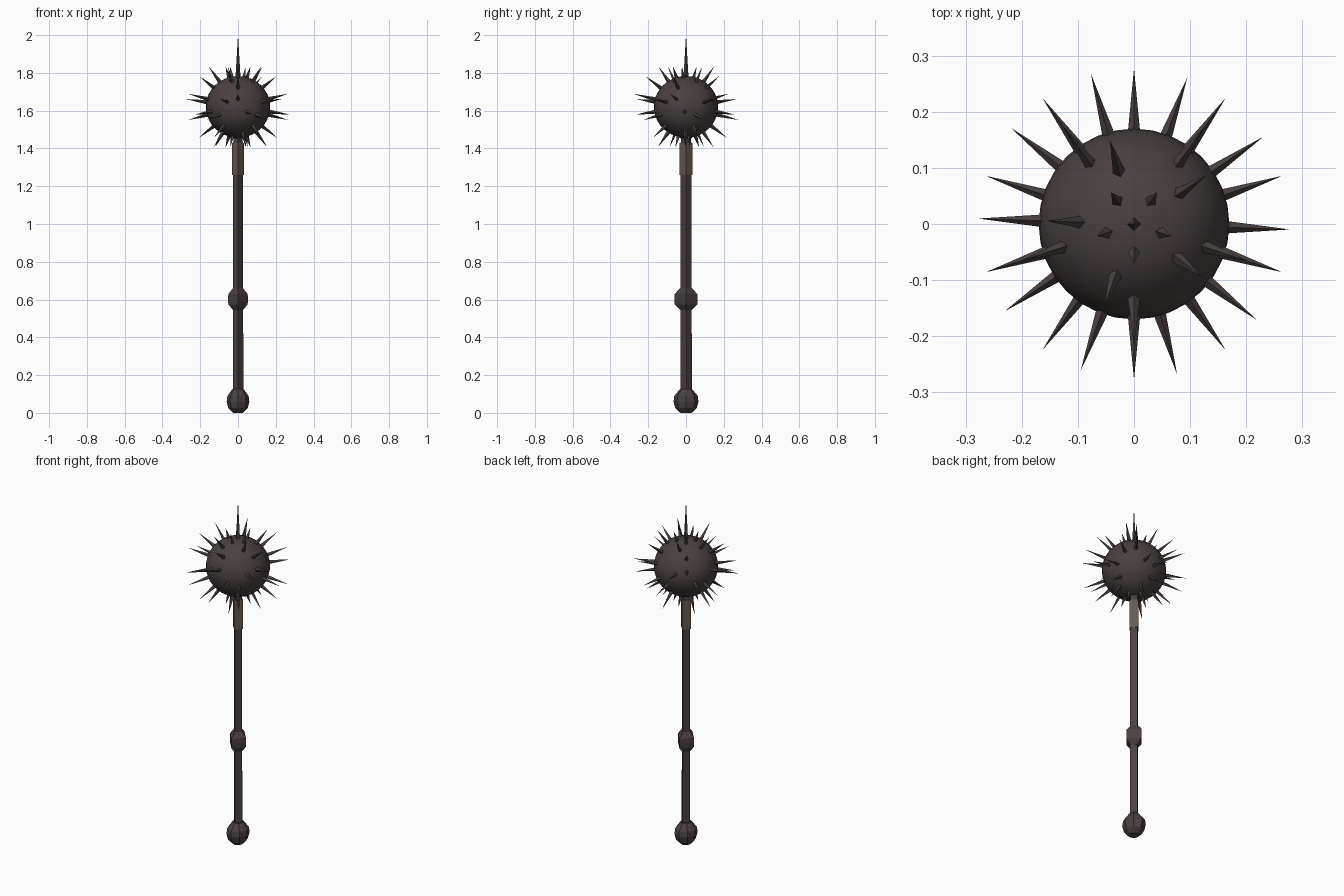
import bpy, bmesh, math
from mathutils import Vector

if "Cube" in bpy.data.objects:
    bpy.data.objects.remove(bpy.data.objects["Cube"])


def material(name, rgb):
    m = bpy.data.materials.new(name)
    m.diffuse_color = (*rgb, 1)
    m.use_nodes = True
    m.node_tree.nodes["Principled BSDF"].inputs["Base Color"].default_value = m.diffuse_color
    return m


IRON = material("dark iron", (0.068, 0.052, 0.051))
LEATHER = material("brown binding", (0.135, 0.105, 0.077))


def finish(bm, name, mat, smooth=False):
    bmesh.ops.recalc_face_normals(bm, faces=bm.faces)
    mesh = bpy.data.meshes.new(name)
    bm.to_mesh(mesh)
    bm.free()
    mesh.materials.append(mat)
    for p in mesh.polygons:
        p.use_smooth = smooth
    ob = bpy.data.objects.new(name, mesh)
    bpy.context.collection.objects.link(ob)
    return ob


def turned(name, profile, mat, sides=4, sx=1.0, sy=1.0, offset=(0, 0)):
    """Stack of polygon rings, profile given as (radius, height)."""
    bm = bmesh.new()
    rings = []
    for r, z in profile:
        ring = []
        for i in range(sides):
            a = 2 * math.pi * i / sides
            ring.append(bm.verts.new((r * sx * math.cos(a) + offset[0],
                                      r * sy * math.sin(a) + offset[1], z)))
        rings.append(ring)
    for lo, hi in zip(rings, rings[1:]):
        for i in range(sides):
            j = (i + 1) % sides
            bm.faces.new((lo[i], lo[j], hi[j], hi[i]))
    bm.faces.new(rings[0][::-1])
    bm.faces.new(rings[-1])
    return finish(bm, name, mat)


# Handle: diamond-section shaft with a slightly offset lower grip
turned("shaft", [(0.027, 0.08), (0.027, 1.30)], IRON, sy=1.1)
turned("lower_grip", [(0.027, 0.09), (0.027, 0.42)], IRON, sy=1.1, offset=(0.002, 0.002))
turned("collar", [(0.031, 1.26), (0.032, 1.28), (0.032, 1.41), (0.031, 1.43)],
       LEATHER, sy=1.1)
turned("neck", [(0.026, 1.42), (0.024, 1.45), (0.036, 1.465), (0.036, 1.49)], IRON, sy=1.1)

# Middle knob and eight-sided pommel
turned("middle_knob", [(0.027, 0.545), (0.051, 0.575), (0.053, 0.60), (0.051, 0.63),
                       (0.027, 0.66)], IRON, sy=1.17)
turned("pommel", [(0.028, 0.0), (0.054, 0.025), (0.063, 0.06), (0.059, 0.09),
                  (0.03, 0.127)], IRON, sides=8, sx=0.95, sy=1.05)

# Ball head
CENTRE = Vector((0, 0, 1.62))
bm = bmesh.new()
bmesh.ops.create_uvsphere(bm, u_segments=32, v_segments=20, radius=0.17)
bmesh.ops.scale(bm, vec=(1, 1, 0.96), verts=bm.verts)
bmesh.ops.translate(bm, vec=CENTRE, verts=bm.verts)
finish(bm, "ball_head", IRON, smooth=True)


def add_spike(bm, direction, length, radius, root=0.152):
    """Four-sided spike pointing away from the ball centre."""
    d = direction.normalized()
    side = Vector((0, 0, 1)).cross(d)
    side = side.normalized() if side.length > 1e-4 else Vector((1, 0, 0))
    up = d.cross(side)
    base = [bm.verts.new(CENTRE + d * root + radius * v) for v in (side, up, -side, -up)]
    tip = bm.verts.new(CENTRE + d * length)
    for i in range(4):
        bm.faces.new((base[i], base[(i + 1) % 4], tip))
    bm.faces.new(base[::-1])


# Spikes: five-fold rings as (elevation, azimuth, length), repeated point-mirrored below
RINGS = [(72, 54, 0.225), (54, 34, 0.264), (37, 54, 0.27), (14, 54, 0.286), (8.5, 34, 0.281)]
bm = bmesh.new()
for elevation, azimuth, length in RINGS:
    for k in range(5):
        e, a = math.radians(elevation), math.radians(azimuth + 72 * k)
        d = Vector((math.cos(e) * math.cos(a), math.cos(e) * math.sin(a), math.sin(e)))
        for s in (1, -1):
            add_spike(bm, d * s, length, 0.0125)
finish(bm, "ball_spikes", IRON)

# Long top spike
bm = bmesh.new()
add_spike(bm, Vector((0, 0, 1)), 0.38, 0.0145, root=0.14)
finish(bm, "top_spike", IRON)
